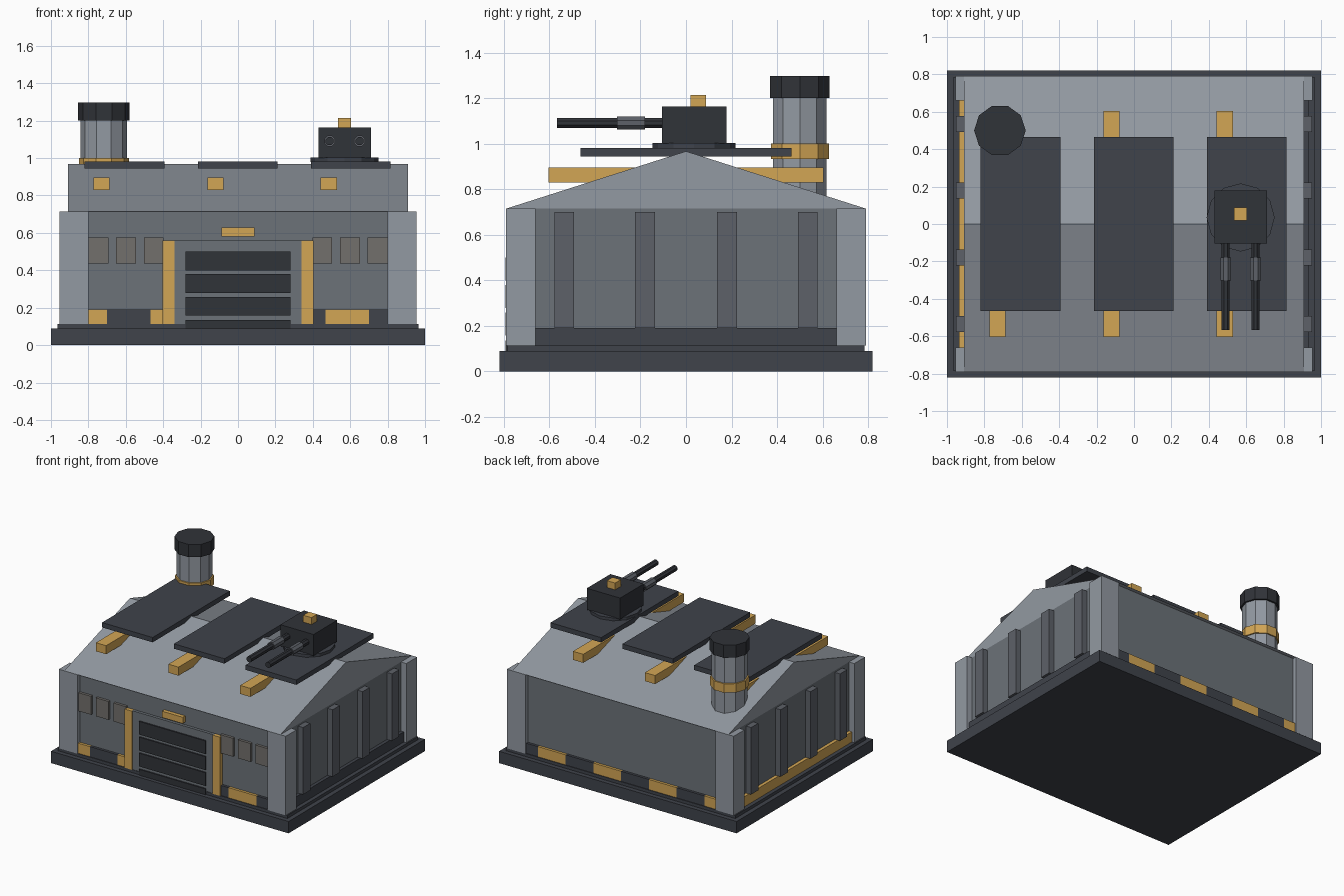
import bpy, math

if "Cube" in bpy.data.objects:
    bpy.data.objects.remove(bpy.data.objects["Cube"])


def material(name, r, g, b):
    m = bpy.data.materials.new(name)
    m.diffuse_color = (r, g, b, 1)
    m.use_nodes = True
    m.node_tree.nodes["Principled BSDF"].inputs["Base Color"].default_value = m.diffuse_color
    return m


LIGHT = material("light_steel", 0.29, 0.32, 0.36)
WALL = material("wall_steel", 0.15, 0.17, 0.19)
RIB = material("rib_steel", 0.11, 0.12, 0.14)
DARK = material("dark_steel", 0.05, 0.056, 0.07)
BLACK = material("black_steel", 0.03, 0.033, 0.04)
GOLD = material("gold", 0.65, 0.38, 0.09)
GLASS = material("window_brown", 0.17, 0.16, 0.15)


def extrude(name, ring_a, ring_b, mat):
    """Closed solid between two matching rings of points."""
    n = len(ring_a)
    faces = [(i, (i + 1) % n, n + (i + 1) % n, n + i) for i in range(n)]
    faces += [tuple(reversed(range(n))), tuple(range(n, 2 * n))]
    me = bpy.data.meshes.new(name)
    me.from_pydata(ring_a + ring_b, [], faces)
    me.materials.append(mat)
    ob = bpy.data.objects.new(name, me)
    bpy.context.collection.objects.link(ob)
    return ob


def box(name, x0, x1, y0, y1, z0, z1, mat):
    rect = [(x0, y0), (x1, y0), (x1, y1), (x0, y1)]
    return extrude(name, [(x, y, z0) for x, y in rect], [(x, y, z1) for x, y in rect], mat)


def circle(n, r, turn=0.0):
    return [(r * math.cos(turn + 2 * math.pi * i / n), r * math.sin(turn + 2 * math.pi * i / n))
            for i in range(n)]


def post(name, cx, cy, r, z0, z1, n, mat):
    c = circle(n, r)
    return extrude(name, [(cx + u, cy + v, z0) for u, v in c], [(cx + u, cy + v, z1) for u, v in c], mat)


def tube_y(name, cx, cz, r, y0, y1, n, mat):
    c = circle(n, r, math.pi / n)
    return extrude(name, [(cx + u, y1, cz + v) for u, v in c], [(cx + u, y0, cz + v) for u, v in c], mat)


# Foundation
box("base_slab", -1, 1, -0.82, 0.82, 0, 0.09, DARK)
box("base_step", -0.965, 0.965, -0.785, 0.785, 0.09, 0.113, DARK)

# Main hall, corner pillars and side ribs
box("hall_walls", -0.91, 0.91, -0.76, 0.76, 0.113, 0.715, WALL)
for sx in (-1, 1):
    for sy in (-1, 1):
        xs = sorted((sx * 0.80, sx * 0.955))
        ys = sorted((sy * 0.66, sy * 0.79))
        box("corner_pillar", *xs, *ys, 0.113, 0.715, LIGHT)
    for y in (-0.535, -0.18, 0.18, 0.535):
        xs = sorted((sx * 0.90, sx * 0.953))
        box("side_rib", *xs, y - 0.043, y + 0.043, 0.19, 0.70, RIB)

# Alternating warning stripe around the wall foot
STEP = 1.87 / 8
for i in range(8):
    x = -0.935 + i * STEP
    box("stripe_band", x, x + STEP, -0.78, 0.78, 0.113, 0.19, DARK if i % 2 else GOLD)

# Gable roof
gable = [(-0.79, 0.715), (0.79, 0.715), (0, 0.967)]
extrude("roof", [(-0.91, y, z) for y, z in gable], [(0.91, y, z) for y, z in gable], LIGHT)

# Roof beams and flat armour plates
for x in (-0.73, -0.12, 0.485):
    box("roof_beam", x - 0.043, x + 0.043, -0.605, 0.605, 0.83, 0.895, GOLD)
for x in (-0.607, -0.002, 0.603):
    box("roof_plate", x - 0.213, x + 0.213, -0.464, 0.464, 0.945, 0.982, DARK)

# Front door with slats, frame and lamp
box("door_panel", -0.345, 0.345, -0.782, -0.74, 0.09, 0.56, WALL)
for z0, z1 in ((0.09, 0.135), (0.157, 0.258), (0.278, 0.38), (0.40, 0.50)):
    box("door_slat", -0.28, 0.28, -0.792, -0.76, z0, z1, BLACK)
for s in (-1, 1):
    xs = sorted((s * 0.34, s * 0.403))
    box("door_frame", *xs, -0.79, -0.74, 0.113, 0.56, GOLD)
    # Windows
    for x in (0.45, 0.598, 0.745):
        box("window", s * x - 0.053, s * x + 0.053, -0.78, -0.74, 0.435, 0.575, GLASS)
box("door_lamp", -0.088, 0.088, -0.79, -0.74, 0.58, 0.628, GOLD)

# Chimney
post("chimney_pipe", -0.717, 0.5, 0.124, 0.76, 1.21, 10, LIGHT)
post("chimney_band", -0.717, 0.5, 0.134, 0.932, 1.0, 10, GOLD)
post("chimney_cap", -0.717, 0.5, 0.138, 1.20, 1.297, 10, BLACK)

# Roof turret with twin barrels
post("turret_ring", 0.57, 0.035, 0.182, 0.98, 1.004, 12, DARK)
box("turret_body", 0.43, 0.71, -0.105, 0.178, 1.0, 1.163, BLACK)
box("turret_sight", 0.535, 0.605, 0.02, 0.088, 1.16, 1.215, GOLD)
for x in (0.49, 0.65):
    tube_y("barrel", x, 1.091, 0.023, -0.567, -0.09, 8, BLACK)
    tube_y("barrel_sleeve", x, 1.091, 0.031, -0.302, -0.18, 8, RIB)
